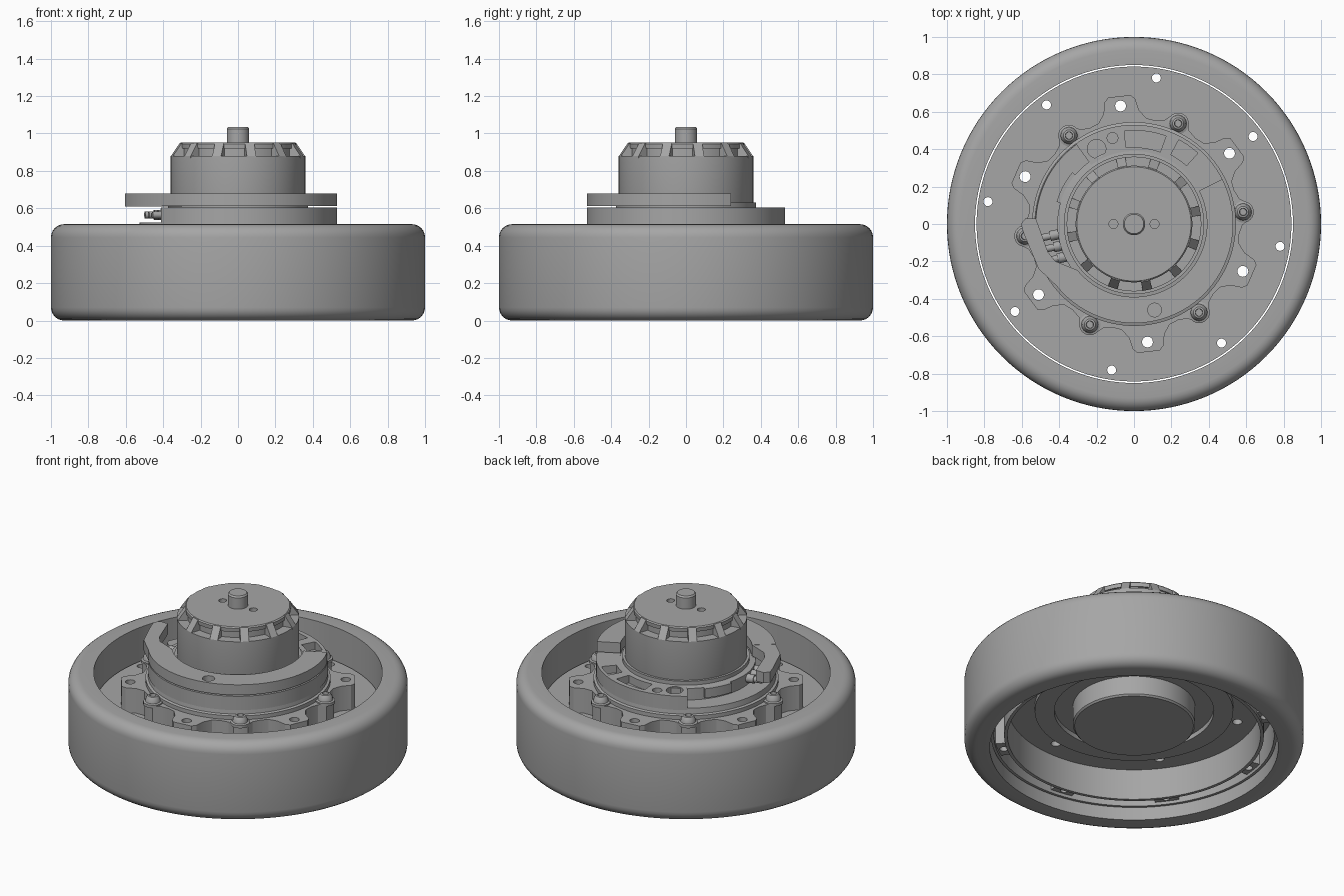
import bpy, bmesh, math
from math import radians, cos, sin

cube = bpy.data.objects.get("Cube")
if cube:
    bpy.data.objects.remove(cube, do_unlink=True)

grey = bpy.data.materials.new("satin grey")
grey.use_nodes = True
GREY = (0.38, 0.38, 0.38, 1)
grey.diffuse_color = GREY
grey.node_tree.nodes["Principled BSDF"].inputs["Base Color"].default_value = GREY


def finish(name, bm):
    """Turn a bmesh into a named, shaded object."""
    bmesh.ops.remove_doubles(bm, verts=bm.verts, dist=1e-5)
    bmesh.ops.recalc_face_normals(bm, faces=bm.faces)
    mesh = bpy.data.meshes.new(name)
    bm.to_mesh(mesh)
    bm.free()
    mesh.materials.append(grey)
    ob = bpy.data.objects.new(name, mesh)
    bpy.context.collection.objects.link(ob)
    smooth(ob)
    return ob


def smooth(ob):
    bpy.ops.object.select_all(action="DESELECT")
    ob.select_set(True)
    bpy.context.view_layer.objects.active = ob
    bpy.ops.object.shade_smooth_by_angle(angle=radians(30))


def polar(r, deg):
    return (r * cos(radians(deg)), r * sin(radians(deg)))


def lathe(name, profile, at=(0, 0), steps=96):
    """Spin a closed (radius, height) profile round a vertical axis."""
    bm = bmesh.new()
    rings = [[bm.verts.new((at[0] + r * cos(math.tau * i / steps),
                            at[1] + r * sin(math.tau * i / steps), z))
              for r, z in profile] for i in range(steps)]
    n = len(profile)
    for i in range(steps):
        a, b = rings[i], rings[(i + 1) % steps]
        for j in range(n):
            k = (j + 1) % n
            if profile[j][0] == 0 and profile[k][0] == 0:
                continue
            bm.faces.new((a[j], b[j], b[k], a[k]))
    bmesh.ops.dissolve_degenerate(bm, dist=1e-6, edges=bm.edges)
    return finish(name, bm)


def add_prism(bm, outline, z0, z1):
    low = [bm.verts.new((x, y, z0)) for x, y in outline]
    high = [bm.verts.new((x, y, z1)) for x, y in outline]
    bm.faces.new(low[::-1])
    bm.faces.new(high)
    for i in range(len(low)):
        j = (i + 1) % len(low)
        bm.faces.new((low[i], low[j], high[j], high[i]))


def prism(name, outline, z0, z1):
    bm = bmesh.new()
    add_prism(bm, outline, z0, z1)
    return finish(name, bm)


def arc(r, a0, a1, step=3):
    n = max(2, round(abs(a1 - a0) / step))
    return [polar(r, a0 + (a1 - a0) * i / n) for i in range(n + 1)]


def sector(r0, r1, a0, a1):
    return arc(r1, a0, a1) + arc(r0, a1, a0)


def circle(x, y, r, n=20):
    return [(x + r * cos(math.tau * i / n), y + r * sin(math.tau * i / n)) for i in range(n)]


def cut(ob, outlines, z0, z1):
    """Subtract upright prisms from an object."""
    bm = bmesh.new()
    for o in outlines:
        add_prism(bm, o, z0, z1)
    tool = finish("cutter", bm)
    tool.hide_render = True
    mod = ob.modifiers.new("holes", "BOOLEAN")
    mod.operation, mod.solver, mod.object = "DIFFERENCE", "EXACT", tool
    bpy.context.view_layer.objects.active = ob
    bpy.ops.object.modifier_apply(modifier=mod.name)
    bpy.data.objects.remove(tool, do_unlink=True)
    smooth(ob)


# Tyre with rounded shoulders
TOP, R = 0.515, 0.07
shoulder = [polar(R, a) for a in range(0, 91, 15)]
tyre = [(0.85, 0), *[(1 - R + x, R - y) for x, y in reversed(shoulder)],
        *[(1 - R + x, TOP - R + y) for x, y in shoulder], (0.85, TOP)]
lathe("tyre", tyre, steps=128)

# Wheel hub: web, inner drum wall and outer rim, open below
rim_holes = [polar(0.79, 81.3 + 45 * i) for i in range(8)]
lobe_angles = [36.5 + 60 * i for i in range(6)]
lobe_holes = [circle(*polar(0.635, a), 0.029) for a in lobe_angles]
hub = lathe("wheel_hub", [(0, 0.28), (0.745, 0.28), (0.745, 0.08), (0.765, 0.08), (0.765, 0.28),
                          (0.825, 0.28), (0.825, 0.08), (0.842, 0.08), (0.842, 0.3), (0, 0.3)])
cut(hub, lobe_holes + [circle(x, y, 0.024) for x, y in rim_holes], 0.2, 0.4)
for i in range(8):
    a = 81.3 + 45 * i
    boss = prism(f"rim_boss_{i + 1}", sector(0.76, 0.83, a - 5, a + 5), 0.1, 0.285)
    cut(boss, [circle(*rim_holes[i], 0.024)], 0, 0.4)

# Underside hub rings
lathe("underside_outer_ring", [(0.47, 0.25), (0.585, 0.25), (0.585, 0.285), (0.47, 0.285)])
lathe("underside_boss", [(0, 0.15), (0.35, 0.15), (0.36, 0.16), (0.36, 0.285), (0, 0.285)])

# Lobed mounting flange
unit = [(-30, 0.63), (-26, 0.62), (-23, 0.58), (-18, 0.565), (-13, 0.57), (-9, 0.61), (-7, 0.67),
        (-5, 0.69)]
unit += [(-a, r) for a, r in reversed(unit[1:])]
flange = prism("mounting_flange", [polar(r, c + a) for c in lobe_angles for a, r in unit], 0.295, 0.46)
cut(flange, lobe_holes, 0.2, 0.6)

# Flange screws with sockets
for i in range(6):
    lathe(f"flange_screw_{i + 1}",
          [(0, 0.45), (0.057, 0.45), (0.057, 0.468), (0.045, 0.472), (0.041, 0.492), (0.03, 0.507),
           (0.02, 0.51), (0.018, 0.49), (0, 0.49)], polar(0.587, 6.3 + 60 * i), 24)

# Stepped bearing ring and stator core
lathe("bearing_ring", [(0, 0.45), (0.545, 0.45), (0.545, 0.485), (0.53, 0.49), (0.525, 0.525), (0, 0.525)])
lathe("stator_core", [(0, 0.5), (0.41, 0.5), (0.41, 0.6), (0.375, 0.605), (0.375, 0.63), (0, 0.63)])

# Lower housing with pockets in its exposed top
housing = prism("lower_housing", sector(0.39, 0.53, -141, 126), 0.515, 0.605)
slot = arc(0.5, 70, 96) + arc(0.41, 96, 70)
wedge = sector(0.42, 0.51, 48, 62)
cut(housing, [circle(-0.2, 0.402, 0.05), circle(-0.115, 0.46, 0.029), slot, wedge], 0.555, 0.7)

# Upper clamp plate and its hooked end
plate = prism("clamp_plate", sector(0.39, 0.53, -141, 27), 0.613, 0.68)
cut(plate, [circle(0.11, -0.46, 0.037)], 0.5, 0.8)
prism("clamp_hook", [(-0.605, 0.0), (-0.59, -0.05), (-0.51, -0.24), (-0.41, -0.335), (-0.303, -0.246),
                     (-0.42, -0.2), (-0.46, -0.15), (-0.525, 0.03), (-0.58, 0.03)], 0.61, 0.679)

# Three cable plugs and a socket strip on the open side
for i in range(3):
    bm = bmesh.new()
    for r, length, mid in ((0.027, 0.09, 0.0), (0.019, 0.09, 0.05)):
        geo = bmesh.ops.create_cone(bm, cap_ends=True, segments=20, radius1=r, radius2=r, depth=length)
        bmesh.ops.translate(bm, verts=geo["verts"], vec=(0, 0, mid))
    plug = finish(f"cable_plug_{i + 1}", bm)
    plug.rotation_euler = (0, radians(-90), radians(12))
    plug.location = (-0.405 + 0.02 * i, -0.055 - 0.06 * i, 0.565)
prism("socket_strip", sector(0.4, 0.43, 140, 164), 0.54, 0.6)

# Motor can, capped and vented
lathe("motor_can", [(0, 0.6), (0.355, 0.6), (0.36, 0.62), (0.36, 0.88), (0.3, 0.88), (0.3, 0.93), (0, 0.93)])
cap = lathe("motor_cap", [(0, 0.92), (0.31, 0.92), (0.312, 0.945), (0.305, 0.952), (0, 0.952)])
cut(cap, [circle(x, 0, 0.024) for x in (-0.11, 0.11)], 0.925, 1)

# Sloped ribs between cap and can
for i in range(12):
    bm = bmesh.new()
    side = [(0.29, 0.87), (0.36, 0.87), (0.36, 0.88), (0.312, 0.95), (0.29, 0.95)]
    ends = [[bm.verts.new((r, y, z)) for r, z in side] for y in (-0.025, 0.025)]
    bm.faces.new(ends[0])
    bm.faces.new(ends[1][::-1])
    for j in range(5):
        k = (j + 1) % 5
        bm.faces.new((ends[0][j], ends[1][j], ends[1][k], ends[0][k]))
    rib = finish(f"cap_rib_{i + 1}", bm)
    rib.rotation_euler.z = radians(11.5 + 30 * i)

# Shaft stub
lathe("shaft", [(0, 0.94), (0.06, 0.94), (0.06, 1.025), (0.052, 1.035), (0, 1.035)], steps=32)
